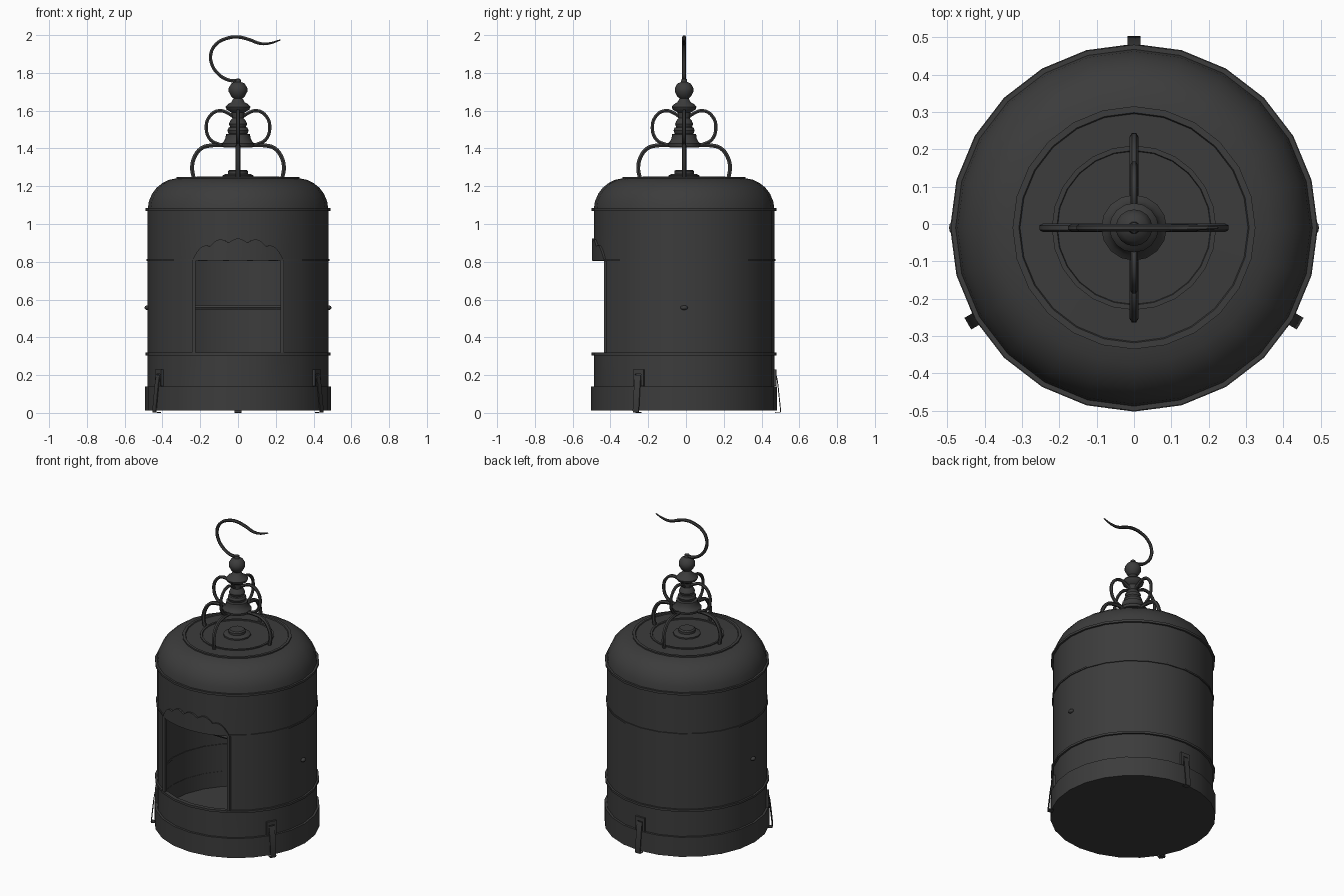
import bpy, bmesh
from math import sin, cos, pi, radians

if "Cube" in bpy.data.objects:
    bpy.data.objects.remove(bpy.data.objects["Cube"])

CY = -0.01      # axis of the whole body sits slightly forward
SIDES = 24
mat = bpy.data.materials.new("dark_iron")
mat.diffuse_color = (0.045, 0.045, 0.045, 1)
mat.use_nodes = True
mat.node_tree.nodes["Principled BSDF"].inputs["Base Color"].default_value = mat.diffuse_color


def finish(obj, angle=40):
    obj.data.materials.append(mat)
    bpy.ops.object.select_all(action='DESELECT')
    obj.select_set(True)
    bpy.context.view_layer.objects.active = obj
    if obj.type == 'CURVE':
        bpy.ops.object.convert(target='MESH')
    for m in list(obj.modifiers):
        bpy.ops.object.modifier_apply(modifier=m.name)
    bpy.ops.object.shade_smooth_by_angle(angle=radians(angle))
    return bpy.context.object


def from_bmesh(name, bm, thick=0, offset=-1, rot=0, angle=40):
    bmesh.ops.remove_doubles(bm, verts=bm.verts, dist=1e-5)
    bmesh.ops.recalc_face_normals(bm, faces=bm.faces)
    me = bpy.data.meshes.new(name)
    bm.to_mesh(me)
    bm.free()
    obj = bpy.data.objects.new(name, me)
    bpy.context.collection.objects.link(obj)
    obj.location = (0, CY, 0)
    obj.rotation_euler.z = rot
    if thick:
        s = obj.modifiers.new("thickness", 'SOLIDIFY')
        s.thickness, s.offset = thick, offset
    return finish(obj, angle)


def lathe(name, profile, sides=SIDES, closed=False, gap=None, thick=0, angle=40):
    """Spin (radius, z) points; gap(i, j) skips a face."""
    bm = bmesh.new()
    rows = [[bm.verts.new((r * cos(2 * pi * i / sides), r * sin(2 * pi * i / sides), z))
             for i in range(sides)] for r, z in profile]
    n = len(rows) if closed else len(rows) - 1
    for j in range(n):
        a, b = rows[j], rows[(j + 1) % len(rows)]
        for i in range(sides):
            if gap and gap(i, j):
                continue
            k = (i + 1) % sides
            bm.faces.new((a[i], a[k], b[k], b[i]))
    return from_bmesh(name, bm, thick, angle=angle)


def tube(name, pts, radius, rot=0, taper=None):
    cu = bpy.data.curves.new(name, 'CURVE')
    cu.dimensions = '3D'
    cu.bevel_depth, cu.bevel_resolution, cu.resolution_u = radius, 1, 4
    cu.use_fill_caps = True
    sp = cu.splines.new('BEZIER')
    sp.bezier_points.add(len(pts) - 1)
    for i, (bp, (x, z)) in enumerate(zip(sp.bezier_points, pts)):
        bp.co = (x, 0, z)
        bp.handle_left_type = bp.handle_right_type = 'AUTO'
        bp.radius = taper[i] if taper else 1
    obj = bpy.data.objects.new(name, cu)
    bpy.context.collection.objects.link(obj)
    obj.location = (0, CY, 0)
    obj.rotation_euler.z = rot
    return finish(obj)


def box(name, x, y, z, rot=0):
    bm = bmesh.new()
    bmesh.ops.create_cube(bm, size=1)
    for v in bm.verts:
        v.co = [lo + (hi - lo) * (c + 0.5) for c, (lo, hi) in zip(v.co, (x, y, z))]
    return from_bmesh(name, bm, rot=rot)


# Base tray with a sunken floor
lathe("base_tray", [(0, 0.012), (0.492, 0.012), (0.492, 0.14), (0.466, 0.14), (0.466, 0.04), (0, 0.04)])

# Body wall with the four front segments removed for the doorway
lathe("body_wall", [(0.478, 0.13), (0.478, 0.31), (0.478, 0.81), (0.478, 1.08)],
      gap=lambda i, j: j == 1 and 16 <= i <= 19, thick=0.01)

# Bands round the body
for name, z, r, h in (("lower_band", 0.312, 0.49, 0.007), ("middle_band", 0.81, 0.484, 0.005),
                      ("upper_band", 1.077, 0.49, 0.007)):
    lathe(name, [(0.464, z - h), (r, z - h), (r, z + h), (0.464, z + h)], closed=True)

# Rounded roof, with its stepped flat top
lathe("dome_roof", [(0.478, 1.08), (0.472, 1.12), (0.455, 1.16), (0.43, 1.193), (0.40, 1.217),
                    (0.365, 1.234), (0.325, 1.242), (0.325, 1.25), (0.308, 1.25), (0.305, 1.244),
                    (0.22, 1.246), (0.22, 1.252), (0.207, 1.252), (0.205, 1.247), (0, 1.249)])
lathe("roof_boss", [(0.082, 1.247), (0.082, 1.257), (0.068, 1.264), (0.052, 1.266),
                    (0.052, 1.28), (0.044, 1.287), (0, 1.287)], 12)

# Crossed double-tier hoops above the roof
lower = [(0.235, 1.245), (0.243, 1.30), (0.23, 1.355), (0.195, 1.40), (0.15, 1.415), (0.05, 1.416)]
upper = [(0.095, 1.42), (0.145, 1.445), (0.168, 1.505), (0.15, 1.57), (0.10, 1.60),
         (0.05, 1.585), (0.015, 1.56)]
for k in range(4):
    tube(f"lower_hoop_{k}", lower + [(0, 1.416)], 0.012, k * pi / 2)
    tube(f"upper_hoop_{k}", upper, 0.01, k * pi / 2)

# Turned finial
lathe("finial", [(0, 1.41), (0.085, 1.41), (0.088, 1.425), (0.075, 1.437), (0.066, 1.455), (0.064, 1.475),
                 (0.05, 1.478), (0.056, 1.495), (0.05, 1.51), (0.042, 1.513), (0.048, 1.53), (0.04, 1.548),
                 (0.03, 1.56), (0.034, 1.59), (0.06, 1.605), (0.066, 1.62), (0.055, 1.633),
                 (0.035, 1.645), (0.024, 1.665), (0.036, 1.675), (0.049, 1.70), (0.049, 1.72),
                 (0.036, 1.743), (0.016, 1.752), (0.014, 1.768), (0, 1.77)], 16)

# Hanging hook
hook = [(0, 1.758), (-0.05, 1.762), (-0.105, 1.795), (-0.14, 1.85), (-0.143, 1.905), (-0.115, 1.953),
        (-0.065, 1.981), (0, 1.99), (0.06, 1.976), (0.12, 1.955), (0.17, 1.957), (0.225, 1.975)]
tube("hook", hook, 0.01, taper=[1] * 9 + [0.9, 0.7, 0.35])

# Doorway side posts
for s in (-1, 1):
    box(f"door_post_{s}", (s * 0.234 - 0.01, s * 0.234 + 0.01), (-0.425, -0.405), (0.31, 0.81))

# Scalloped crest over the doorway
bm = bmesh.new()
N = 60
cols = []
for i in range(N + 1):
    t = 2 * i / N - 1
    a = radians(-90 + 29.5 * t)
    z = 0.811 + 0.09 * (1 - abs(t) ** 3) + 0.022 * abs(sin(2.5 * pi * (t + 1)))
    cols.append([bm.verts.new((0.482 * cos(a), 0.482 * sin(a), h)) for h in (0.808, z)])
for a, b in zip(cols, cols[1:]):
    bm.faces.new((a[0], b[0], b[1], a[1]))
from_bmesh("door_crest", bm, 0.012, 0)

# Perch through the body with flattened end knobs
tube("perch", [(-0.478, 0.557), (0.478, 0.557)], 0.012)
for s in (-1, 1):
    bm = bmesh.new()
    bmesh.ops.create_uvsphere(bm, u_segments=12, v_segments=8, radius=1)
    for v in bm.verts:
        v.co = (s * 0.48 + v.co.x * 0.015, v.co.y * 0.02, 0.557 + v.co.z * 0.012)
    from_bmesh(f"perch_knob_{s}", bm)

# Three clips holding the tray: back plate and bent strap
strap = [(0.487, 0.20), (0.492, 0.18), (0.497, 0.145), (0.511, 0.012), (0.509, 0.004), (0.48, 0.003)]
for k, deg in enumerate((0, 120, 240)):
    rot = radians(deg)
    for s in (-1, 1):
        box(f"clip_side_{k}_{s}", (s * 0.025 - 0.007, s * 0.025 + 0.007), (0.465, 0.488), (0.142, 0.23), rot)
    box(f"clip_top_{k}", (-0.018, 0.018), (0.465, 0.488), (0.205, 0.23), rot)
    bm = bmesh.new()
    edge = [[bm.verts.new((x, y, z)) for x in (-0.018, 0.018)] for y, z in strap]
    for a, b in zip(edge, edge[1:]):
        bm.faces.new((a[0], a[1], b[1], b[0]))
    from_bmesh(f"clip_strap_{k}", bm, 0.005, 0, rot)
